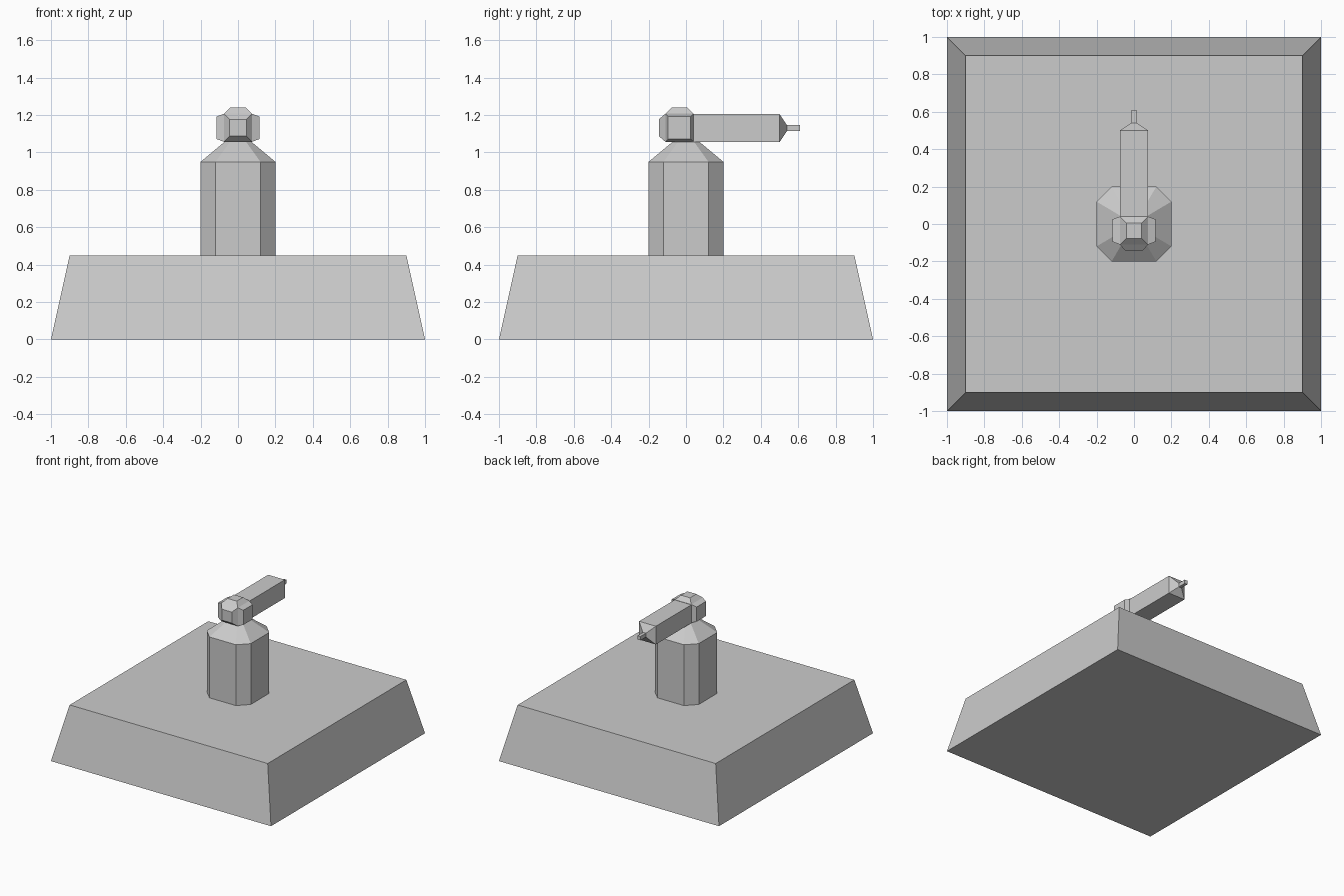
import bpy, bmesh
from mathutils import Vector, Matrix

if "Cube" in bpy.data.objects:
    bpy.data.objects.remove(bpy.data.objects["Cube"])


def finish(bm, name):
    bmesh.ops.recalc_face_normals(bm, faces=bm.faces)
    mesh = bpy.data.meshes.new(name)
    bm.to_mesh(mesh)
    bm.free()
    ob = bpy.data.objects.new(name, mesh)
    bpy.context.collection.objects.link(ob)
    return ob


def loft(name, rings):
    """Join equal-length rings of points into a closed solid."""
    bm = bmesh.new()
    loops = [[bm.verts.new(p) for p in ring] for ring in rings]
    n = len(loops[0])
    for a, b in zip(loops, loops[1:]):
        for i in range(n):
            j = (i + 1) % n
            bm.faces.new((a[i], a[j], b[j], b[i]))
    bm.faces.new(loops[0])
    bm.faces.new(loops[-1])
    return finish(bm, name)


def square(h, z):
    return [(-h, -h, z), (h, -h, z), (h, h, z), (-h, h, z)]


def octagon(h, c, z):
    return [(x, y, z) for x, y in ((-c, -h), (c, -h), (h, -c), (h, c),
                                   (c, h), (-c, h), (-h, c), (-h, -c))]


def section(hx, hz, y, zc=1.13):
    return [(-hx, y, zc - hz), (hx, y, zc - hz), (hx, y, zc + hz), (-hx, y, zc + hz)]


# Sloped square base
loft("base", [square(1.0, 0), square(0.9, 0.45)])

# Eight-sided post with a tapered shoulder
loft("post", [octagon(0.2, 0.12, 0.45), octagon(0.2, 0.12, 0.95),
              octagon(0.07, 0.042, 1.058)])

# Head: a cube with tapered bosses on the sides, top and front
bm = bmesh.new()
bmesh.ops.create_cube(bm, size=0.15, matrix=Matrix.Translation((0, -0.035, 1.132)))
bosses = [((1, 0, 0), 0.04, 0.8), ((-1, 0, 0), 0.04, 0.8),
          ((0, 0, 1), 0.033, 0.55), ((0, -1, 0), 0.035, 0.6)]
bm.normal_update()
for direction, depth, scale in bosses:
    d = Vector(direction)
    face = max(bm.faces, key=lambda f: (f.normal.dot(d) > 0.99, f.calc_center_median().dot(d)))
    new = bmesh.ops.extrude_discrete_faces(bm, faces=[face])["faces"][0]
    mid = new.calc_center_median()
    for v in new.verts:
        v.co = mid + (v.co - mid) * scale + d * depth
    bm.normal_update()
finish(bm, "head")

# Arm with a pyramid end, and the thin tip
loft("arm", [section(0.076, 0.075, 0.03), section(0.076, 0.075, 0.5),
             section(0.014, 0.016, 0.54)])
loft("tip", [section(0.013, 0.016, 0.535), section(0.013, 0.016, 0.61)])
